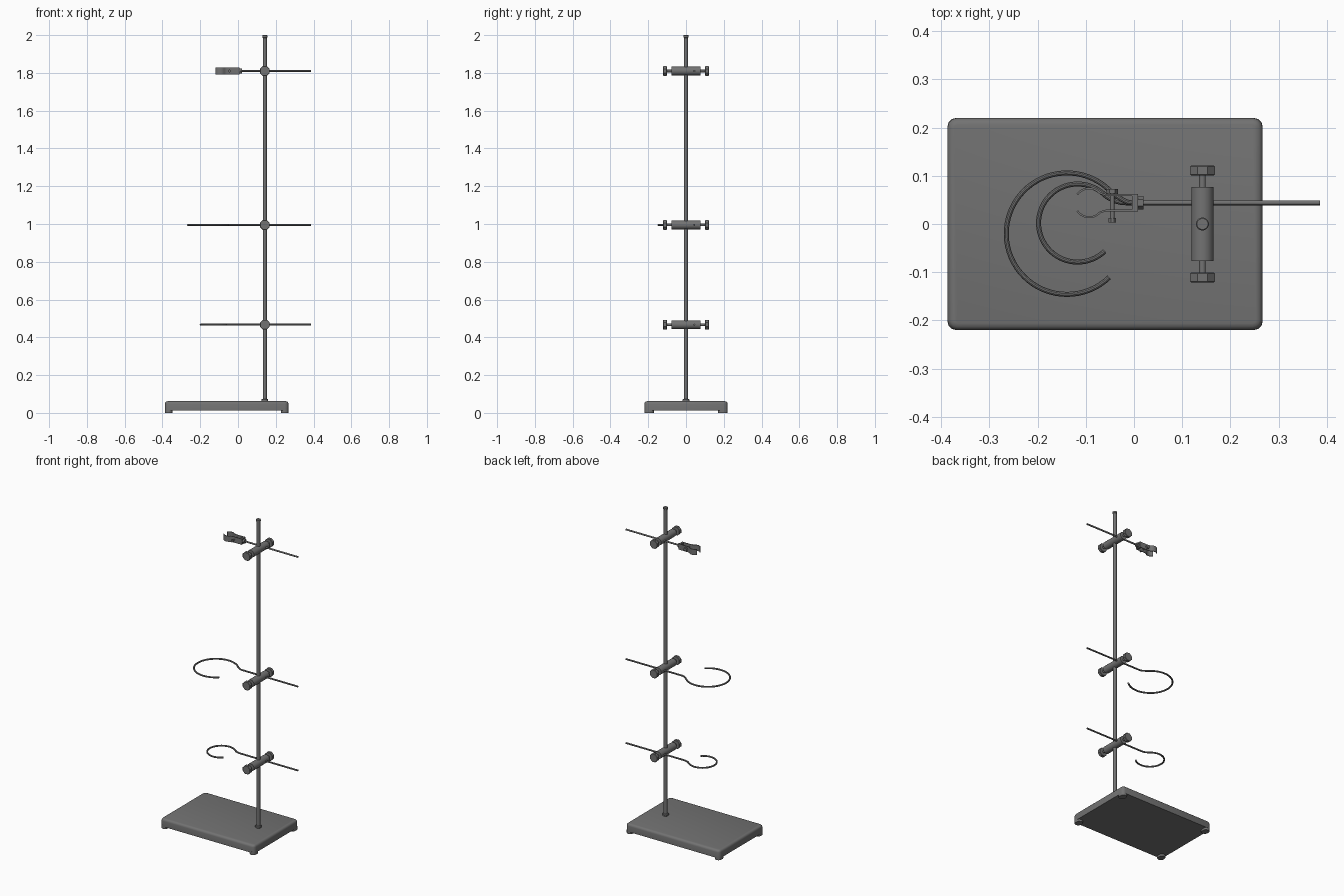
import bpy, bmesh, math
from mathutils import Vector

cube = bpy.data.objects.get("Cube")
if cube:
    bpy.data.objects.remove(cube, do_unlink=True)

steel = bpy.data.materials.new("grey_steel")
steel.use_nodes = True
GREY = (0.17, 0.17, 0.17, 1)
steel.diffuse_color = GREY
bsdf = steel.node_tree.nodes["Principled BSDF"]
bsdf.inputs["Base Color"].default_value = GREY


def finish(name, bm, smooth=True):
    bmesh.ops.recalc_face_normals(bm, faces=bm.faces)
    mesh = bpy.data.meshes.new(name)
    bm.to_mesh(mesh)
    bm.free()
    ob = bpy.data.objects.new(name, mesh)
    bpy.context.collection.objects.link(ob)
    mesh.materials.append(steel)
    if smooth:
        bpy.ops.object.select_all(action='DESELECT')
        ob.select_set(True)
        bpy.context.view_layer.objects.active = ob
        bpy.ops.object.shade_smooth_by_angle(angle=math.radians(35))
    return ob


def bar(name, start, end, radius, sides=16, chamfer=0):
    """Cylinder between two points, optionally with chamfered rims."""
    a, b = Vector(start), Vector(end)
    bm = bmesh.new()
    bmesh.ops.create_cone(bm, cap_ends=True, segments=sides, radius1=radius,
                          radius2=radius, depth=(b - a).length)
    # turn so that a flat faces up
    turn = math.pi / sides
    for v in bm.verts:
        x, y = v.co.x, v.co.y
        v.co.x = x * math.cos(turn) - y * math.sin(turn)
        v.co.y = x * math.sin(turn) + y * math.cos(turn)
    if chamfer:
        rims = [e for e in bm.edges if abs(e.verts[0].co.z - e.verts[1].co.z) < 1e-5]
        bmesh.ops.bevel(bm, geom=rims, offset=chamfer, segments=1, affect='EDGES')
    rot = (b - a).to_track_quat('Z', 'Y')
    for v in bm.verts:
        v.co = rot @ v.co + (a + b) / 2
    return finish(name, bm, sides > 8)


def block(name, lo, hi, corner=0, top=0):
    """Box with rounded upright corners and a rounded top rim."""
    lo, hi = Vector(lo), Vector(hi)
    bm = bmesh.new()
    bmesh.ops.create_cube(bm, size=1)
    for v in bm.verts:
        v.co = Vector([(lo[i] + hi[i]) / 2 + v.co[i] * (hi[i] - lo[i]) for i in range(3)])
    if corner:
        upright = [e for e in bm.edges if abs(e.verts[0].co.z - e.verts[1].co.z) > 1e-5]
        bmesh.ops.bevel(bm, geom=upright, offset=corner, segments=3, profile=0.5, affect='EDGES')
    if top:
        rim = [e for e in bm.edges if min(v.co.z for v in e.verts) > hi.z - 1e-5]
        bmesh.ops.bevel(bm, geom=rim, offset=top, segments=3, profile=0.5, affect='EDGES')
    return finish(name, bm)


def wire(name, points, radius):
    """Round wire swept along level points."""
    bm = bmesh.new()
    pts = [Vector(p) for p in points]
    sides, rings = 10, []
    for i, p in enumerate(pts):
        t = (pts[min(i + 1, len(pts) - 1)] - pts[max(i - 1, 0)]).normalized()
        side = Vector((-t.y, t.x, 0))
        rings.append([bm.verts.new(p + radius * (side * math.cos(k * math.tau / sides)
                      + Vector((0, 0, math.sin(k * math.tau / sides))))) for k in range(sides)])
    for r, s in zip(rings, rings[1:]):
        for k in range(sides):
            j = (k + 1) % sides
            bm.faces.new((r[k], r[j], s[j], s[k]))
    bm.faces.new(rings[0])
    bm.faces.new(rings[-1])
    return finish(name, bm)


def strip(name, path, thick, z0, z1):
    """Upright bent plate following a level path."""
    bm = bmesh.new()
    pts = [Vector((x, y, 0)) for x, y in path]
    rows = []
    for i, p in enumerate(pts):
        t = (pts[min(i + 1, len(pts) - 1)] - pts[max(i - 1, 0)]).normalized()
        n = Vector((-t.y, t.x, 0)) * thick / 2
        rows.append([bm.verts.new(p + s * n + Vector((0, 0, z)))
                     for s, z in ((-1, z0), (1, z0), (1, z1), (-1, z1))])
    for r, s in zip(rows, rows[1:]):
        for k in range(4):
            j = (k + 1) % 4
            bm.faces.new((r[k], r[j], s[j], s[k]))
    bm.faces.new(rows[0])
    bm.faces.new(rows[-1])
    return finish(name, bm)


def arc(cx, cy, r, a0, a1, n):
    return [(cx + r * math.cos(math.radians(a0 + (a1 - a0) * i / n)),
             cy + r * math.sin(math.radians(a0 + (a1 - a0) * i / n))) for i in range(n + 1)]


# base plate with four corner feet
X0, X1, Y = -0.387, 0.267, 0.22
block("base_plate", (X0, -Y, 0.013), (X1, Y, 0.062), 0.02, 0.014)
for fx, xa in (("right", X0), ("left", X1 - 0.04)):
    for fy, ya in (("front", -Y), ("back", Y - 0.05)):
        block(f"{fy}_{fx}_foot", (xa, ya, 0), (xa + 0.04, ya + 0.05, 0.02), 0.018)

# upright rod with collar and cap
PX, RY = 0.142, 0.044
bar("upright_rod", (PX, 0, 0.05), (PX, 0, 1.99), 0.011)
bar("rod_collar", (PX, 0, 0.06), (PX, 0, 0.074), 0.018, 16, 0.003)
bar("rod_cap", (PX, 0, 1.986), (PX, 0, 2.0), 0.0135, 16, 0.002)

# three cross clamps, each with a thumb screw at both ends
HIGH, MID, LOW = 1.81, 0.995, 0.467
for tag, z in (("high", HIGH), ("middle", MID), ("low", LOW)):
    bar(f"{tag}_clamp_body", (PX, -0.077, z), (PX, 0.077, z), 0.0235, 16)
    for end, s in (("front", -1), ("back", 1)):
        bar(f"{tag}_{end}_screw", (PX, s * 0.07, z), (PX, s * 0.105, z), 0.007, 12)
        bar(f"{tag}_{end}_knob", (PX, s * 0.101, z), (PX, s * 0.121, z), 0.028, 8, 0.002)


# open support rings, each bent from one straight wire
def ring(name, cx, cy, r, neck_angle, end_angle, bend_x, z):
    loop = arc(cx, cy, r, neck_angle, end_angle, 48)
    start = Vector(loop[0])
    away = Vector((math.sin(math.radians(neck_angle)), -math.cos(math.radians(neck_angle))))
    ctrl = start + away * abs((start.y - RY) / away.y)
    goal = Vector((bend_x, RY))
    bend = [goal * (1 - t) ** 2 + ctrl * 2 * t * (1 - t) + start * t * t
            for t in (i / 8 for i in range(8))]
    path = [(0.386, RY)] + [tuple(p) for p in bend] + loop
    wire(name, [(x, y, z) for x, y in path], 0.0052)


ring("large_ring", -0.139, -0.02, 0.126, 48, 314, -0.005, MID)
ring("small_ring", -0.117, 0.002, 0.081, 48, 314, -0.015, LOW)

# gripping clamp on the top rod
bar("grip_rod", (0.0, RY, HIGH), (0.386, RY, HIGH), 0.0052, 12)
bar("grip_ferrule", (0.0, RY, HIGH), (0.02, RY, HIGH), 0.014, 6)
H = 0.018
for tag, s in (("back", 1), ("front", -1)):
    jaw = arc(-0.093, 0, 0.03, 145, 42, 10) + [(-0.058, 0.016), (0.008, 0.016)]
    strip(f"{tag}_jaw", [(x, RY + s * y) for x, y in jaw], 0.004, HIGH - H, HIGH + H)
block("jaw_bridge", (-0.004, RY - 0.018, HIGH - H), (0.008, RY + 0.018, HIGH + H))
bar("jaw_screw", (-0.045, 0.008, HIGH), (-0.045, 0.07, HIGH), 0.0045, 12)
bar("jaw_screw_head", (-0.045, 0.003, HIGH), (-0.045, 0.012, HIGH), 0.008, 8)
bar("jaw_nut", (-0.045, 0.063, HIGH), (-0.045, 0.073, HIGH), 0.012, 6)
